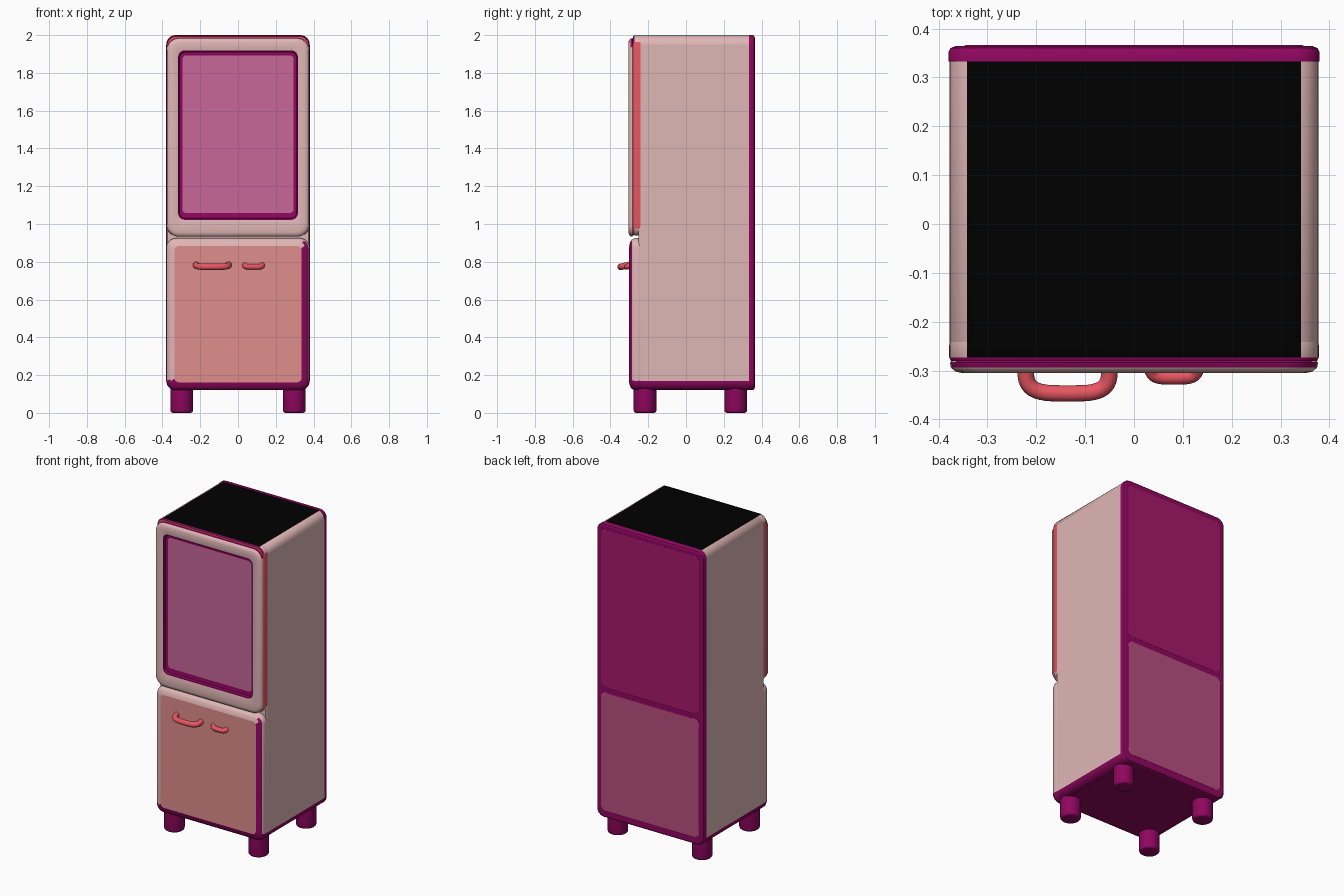
import bpy, bmesh, math

if "Cube" in bpy.data.objects:
    bpy.data.objects.remove(bpy.data.objects["Cube"])

# ---------- colours ----------
COLORS = {
    "pale_pink": (0.74, 0.47, 0.465), "salmon": (0.74, 0.27, 0.265),
    "window_pink": (0.58, 0.135, 0.32), "magenta": (0.28, 0.002, 0.115),
    "back_magenta": (0.39, 0.01, 0.15), "back_mauve": (0.48, 0.08, 0.215),
    "red": (0.86, 0.10, 0.13), "black": (0.0, 0.0, 0.0),
}
NAMES = list(COLORS)
MATS = []
for n, c in COLORS.items():
    m = bpy.data.materials.new(n)
    m.diffuse_color = (*c, 1)
    m.use_nodes = True
    m.node_tree.nodes["Principled BSDF"].inputs["Base Color"].default_value = m.diffuse_color
    MATS.append(m)


def finish(obj, rule):
    """Assign materials by rule(centre, normal), smooth rounded edges, keep big faces flat."""
    for m in MATS:
        obj.data.materials.append(m)
    bpy.ops.object.select_all(action='DESELECT')
    obj.select_set(True)
    bpy.context.view_layer.objects.active = obj
    bpy.ops.object.shade_smooth_by_angle(angle=math.radians(40))
    for p in obj.data.polygons:
        p.material_index = NAMES.index(rule(p.center, p.normal))
        if p.area > 0.05:
            p.use_smooth = False


def ring_points(hw, z0, z1, r, y, n=6):
    """Rounded rectangle in the XZ plane."""
    pts = []
    corners = [(hw - r, z1 - r), (-hw + r, z1 - r), (-hw + r, z0 + r), (hw - r, z0 + r)]
    for k, (cx, cz) in enumerate(corners):
        for i in range(n + 1):
            a = math.pi / 2 * (k + i / n)
            pts.append((cx + r * math.cos(a), y, cz + r * math.sin(a)))
    return pts


def insets(hw, z0, z1, r, steps):
    """Rings of one rounded rectangle shrunk by d at depth y."""
    return [(hw - d, z0 + d, z1 - d, max(r - d * 0.6, 0.012), y) for d, y in steps]


def loft(name, rings, rule):
    bm = bmesh.new()
    loops = [[bm.verts.new(p) for p in ring_points(*r)] for r in rings]
    for a, b in zip(loops, loops[1:]):
        for i in range(len(a)):
            j = (i + 1) % len(a)
            bm.faces.new((a[i], a[j], b[j], b[i]))
    bm.faces.new(loops[0])
    bm.faces.new(loops[-1])
    bmesh.ops.recalc_face_normals(bm, faces=bm.faces)
    me = bpy.data.meshes.new(name)
    bm.to_mesh(me)
    bm.free()
    obj = bpy.data.objects.new(name, me)
    bpy.context.collection.objects.link(obj)
    finish(obj, rule)
    return obj


# ---------- cabinet shell: magenta base, pale sides, black top ----------
def shell_rule(c, n):
    if c.z < 0.17 or n.y > 0.9:
        return "magenta"
    return "black" if n.z > 0.99 else "pale_pink"


loft("cabinet_shell", insets(0.378, 0.12, 1.998, 0.048, [(0, 0.335), (0, -0.242), (0.006, -0.252)]),
     shell_rule)

# ---------- back rim and back panels ----------
loft("back_rim", insets(0.38, 0.12, 2.0, 0.05,
     [(0, 0.333), (0, 0.352), (0.004, 0.36), (0.014, 0.364)]), lambda c, n: "magenta")
for name, z0, z1, col in (("upper_back_panel", 0.955, 1.965, "back_magenta"),
                          ("lower_back_panel", 0.165, 0.925, "back_mauve")):
    loft(name, insets(0.348, z0, z1, 0.04, [(0, 0.36), (0, 0.3645), (0.004, 0.3665)]),
         lambda c, n, col=col: col if n.y > 0.9 else "magenta")


# ---------- lower door ----------
def lower_rule(c, n):
    if n.y < -0.99 and abs(c.x) < 0.1 and 0.3 < c.z < 0.7:
        return "salmon"
    if c.z < 0.175 or (c.x > 0.345 and n.y < -0.5):
        return "magenta"
    return "pale_pink"


loft("lower_door", insets(0.379, 0.12, 0.925, 0.05,
     [(0.004, -0.235), (0, -0.25), (0, -0.272), (0.007, -0.287), (0.02, -0.296),
      (0.042, -0.301)]), lower_rule)


# ---------- door seal strip behind the upper door ----------
def seal_rule(c, n):
    if c.y < -0.274:
        return "magenta" if n.z > 0.3 else "red"
    if n.z > 0.99:
        return "black"
    return "red" if abs(n.x) > 0.99 else "pale_pink"


loft("door_seal", insets(0.378, 0.94, 1.998, 0.048,
     [(0, -0.242), (0, -0.273), (0.005, -0.281)]), seal_rule)


# ---------- upper door with recessed window ----------
def upper_rule(c, n):
    inside = abs(c.x) < 0.3165 and 1.023 < c.z < 1.918
    if not inside:
        return "magenta" if n.z > 0.3 and c.y > -0.29 else "pale_pink"
    if abs(c.x) < 0.1 and 1.2 < c.z < 1.8:
        # only the pane and the hidden back face are centred here
        return "window_pink"
    return "magenta"


door = insets(0.378, 0.932, 1.985, 0.065,
              [(0.012, -0.276), (0.001, -0.284), (0.003, -0.294), (0.012, -0.302), (0.025, -0.305)])
door += [(0.317, 1.022, 1.919, 0.035, -0.305), (0.314, 1.027, 1.914, 0.033, -0.303),
         (0.310, 1.031, 1.910, 0.03, -0.288), (0.295, 1.058, 1.893, 0.022, -0.286)]
loft("upper_door", door, upper_rule)


# ---------- handles: bent tubes ----------
def handle(name, x0, x1, y_out, r):
    cu = bpy.data.curves.new(name, 'CURVE')
    cu.dimensions = '3D'
    cu.bevel_depth = r
    cu.bevel_resolution = 4
    cu.use_fill_caps = True
    d, steps, pts = -0.29 - y_out, 20, []
    for i in range(steps + 1):
        a = math.pi * i / steps
        u = math.copysign(abs(math.cos(a)) ** 0.55, -math.cos(a))
        v = max(math.sin(a), 0) ** 0.55
        pts.append(((x0 + x1) / 2 + u * (x1 - x0) / 2, -0.29 - d * v, 0.786 - 0.013 * v))
    sp = cu.splines.new('POLY')
    sp.points.add(len(pts) - 1)
    for p, q in zip(sp.points, pts):
        p.co = (*q, 1)
    obj = bpy.data.objects.new(name, cu)
    bpy.context.collection.objects.link(obj)
    bpy.ops.object.select_all(action='DESELECT')
    obj.select_set(True)
    bpy.context.view_layer.objects.active = obj
    bpy.ops.object.convert(target='MESH')
    finish(bpy.context.view_layer.objects.active, lambda c, n: "red")


handle("left_handle", -0.222, -0.05, -0.347, 0.017)
handle("right_handle", 0.036, 0.128, -0.314, 0.015)

# ---------- four feet ----------
for side, x in (("left", -0.298), ("right", 0.298)):
    for end, y in (("front", -0.217), ("back", 0.263)):
        bpy.ops.mesh.primitive_cylinder_add(vertices=28, radius=0.06, depth=0.14,
                                            location=(x, y, 0.07))
        foot = bpy.context.object
        foot.name = f"{end}_{side}_foot"
        bm = bmesh.new()
        bm.from_mesh(foot.data)
        rim = [e for e in bm.edges if all(v.co.z < 0 for v in e.verts)]
        bmesh.ops.bevel(bm, geom=rim, offset=0.013, segments=3, affect='EDGES', profile=0.5)
        bm.to_mesh(foot.data)
        bm.free()
        finish(foot, lambda c, n: "magenta")
